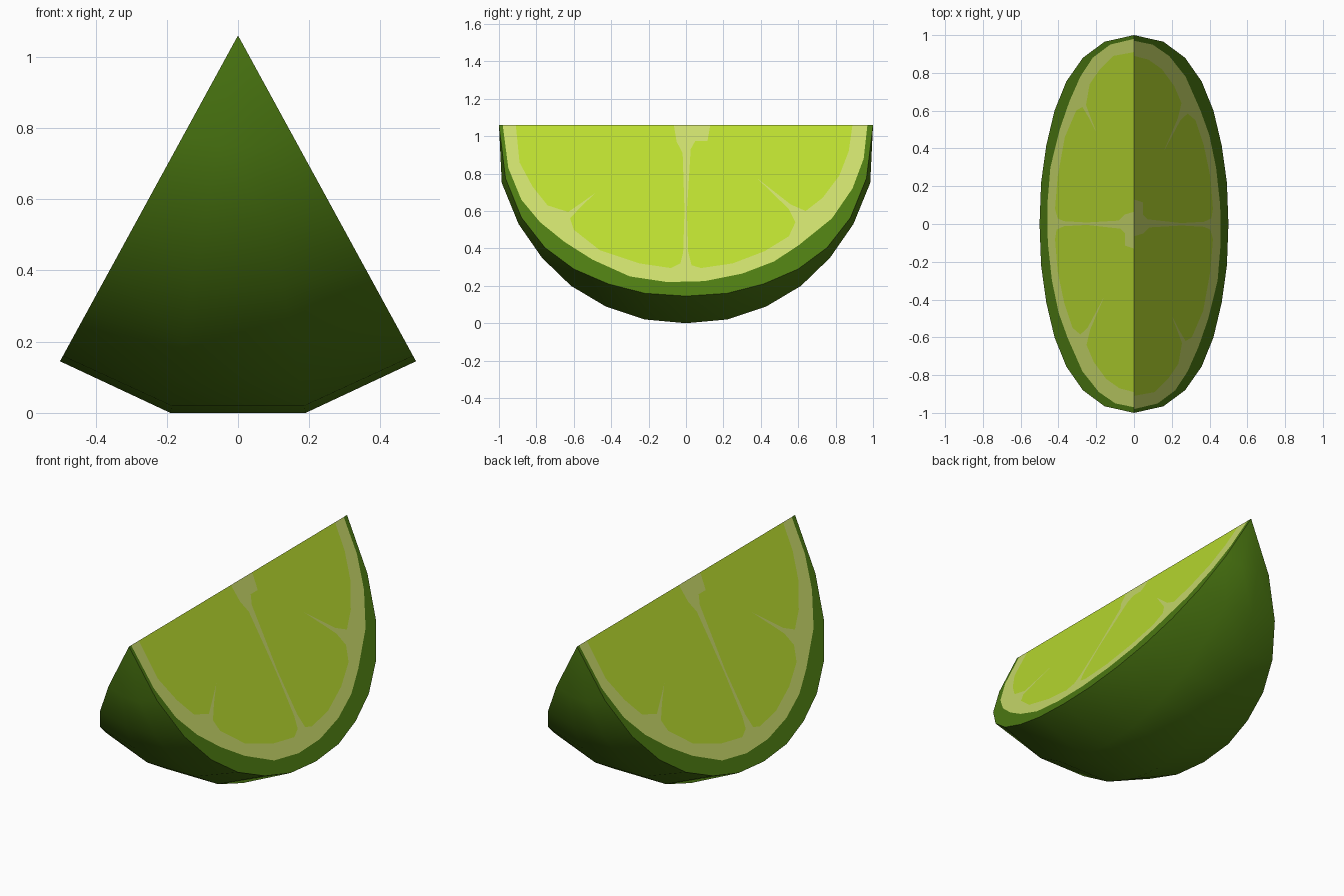
import bpy, bmesh
from mathutils import Vector

if "Cube" in bpy.data.objects:
    bpy.data.objects.remove(bpy.data.objects["Cube"])

TOP = 1.06            # height of the straight inner edge
SLOPE = 0.5 / 0.915   # sideways run of the cut faces per unit of drop


def material(name, rgb):
    m = bpy.data.materials.new(name)
    m.diffuse_color = (*rgb, 1)
    m.use_nodes = True
    m.node_tree.nodes["Principled BSDF"].inputs["Base Color"].default_value = m.diffuse_color
    return m


RIND = material("rind green", (0.075, 0.20, 0.006))
PITH = material("pale pith", (0.60, 0.72, 0.15))
FLESH = material("lime flesh", (0.49, 0.72, 0.03))


def add_face(bm, pts, out, mat=0, verts=None):
    vs = verts or [bm.verts.new(p) for p in pts]
    f = bm.faces.new(vs)
    f.normal_update()
    if f.normal.dot(Vector(out)) < 0:
        f.normal_flip()
    f.material_index = mat
    return f


def finish(bm, name, mats):
    me = bpy.data.meshes.new(name)
    bm.to_mesh(me)
    bm.free()
    for m in mats:
        me.materials.append(m)
    ob = bpy.data.objects.new(name, me)
    bpy.context.collection.objects.link(ob)
    return ob


def mirrored(half):
    """Half profile from y=0 out to the tip -> full profile from -y to +y."""
    return [(-y, d) for y, d in reversed(half[1:])] + half


# Outer profiles as (y, drop below the inner edge)
CUT_EDGE = mirrored([(0, .915), (.22, .90), (.415, .85), (.6, .77), (.755, .655),
                     (.88, .495), (.965, .285), (1, 0)])
BELLY = mirrored([(0, 1.06), (.22, 1.04), (.43, .97), (.615, .86), (.77, .71),
                  (.895, .53), (.985, .31), (1, 0)])

# Skin: four meridians joined by strips, meeting at both tips
bm = bmesh.new()
rows = []
for prof, slope in ((CUT_EDGE, -SLOPE), (BELLY, -.19 / 1.06),
                    (BELLY, .19 / 1.06), (CUT_EDGE, SLOPE)):
    rows.append([bm.verts.new((slope * d, y, TOP - d)) for y, d in prof[1:-1]])
tips = [bm.verts.new((0, s, TOP)) for s in (-1, 1)]
centre = Vector((0, 0, TOP))
for a, b in zip(rows, rows[1:]):
    quads = [(a[i], a[i + 1], b[i + 1], b[i]) for i in range(len(a) - 1)]
    quads += [(tips[0], a[0], b[0]), (tips[1], a[-1], b[-1])]
    for q in quads:
        mid = sum((v.co for v in q), Vector()) / len(q)
        add_face(bm, None, mid - centre, verts=q).smooth = True
finish(bm, "skin", [RIND])

# Cut face outlines as (y, z) from the -y end to the +y end
PITH_EDGE = [(-.98, TOP), (-.95, .83), (-.88, .66), (-.78, .54), (-.65, .435), (-.5, .34),
             (-.3, .25), (-.1, .22), (.1, .225), (.3, .265), (.47, .33), (.6, .415),
             (.78, .56), (.89, .72), (.95, .88), (.97, TOP)]
# Each lobe outline dips inward at its spoke and along the core
LOBE_A = [(-.91, TOP), (-.89, .86), (-.82, .73), (-.74, .63), (-.63, .595), (-.55, .65),
          (-.48, .70), (-.56, .625), (-.62, .56), (-.60, .50), (-.46, .39), (-.25, .32),
          (-.08, .295), (-.03, .32), (-.015, .38), (-.008, .6), (-.018, .91),
          (-.05, .97), (-.065, TOP)]
LOBE_B = [(.13, TOP), (.115, .975), (.05, .975), (.025, .93), (.005, .6), (.012, .38),
          (.03, .31), (.08, .295), (.25, .32), (.42, .385), (.55, .465), (.585, .54),
          (.55, .61), (.38, .775), (.56, .635), (.64, .60), (.73, .67), (.82, .79),
          (.87, .92), (.89, TOP)]
EDGE = [(y, TOP - d) for y, d in CUT_EDGE]

# Two cut faces, the second turned half a turn about the upright axis
for side, name in ((1, "right_cut_face"), (-1, "left_cut_face")):
    bm = bmesh.new()
    regions = ((EDGE + PITH_EDGE[::-1], 0),
               (PITH_EDGE + LOBE_B[::-1] + LOBE_A[::-1], 1),
               (LOBE_A, 2), (LOBE_B, 2))
    for outline, mat in regions:
        pts = [(side * SLOPE * (TOP - z), side * y, z) for y, z in outline]
        add_face(bm, pts, (side, 0, SLOPE), mat)
    bmesh.ops.triangulate(bm, faces=bm.faces[:])
    bmesh.ops.remove_doubles(bm, verts=bm.verts[:], dist=1e-5)
    finish(bm, name, [RIND, PITH, FLESH])
